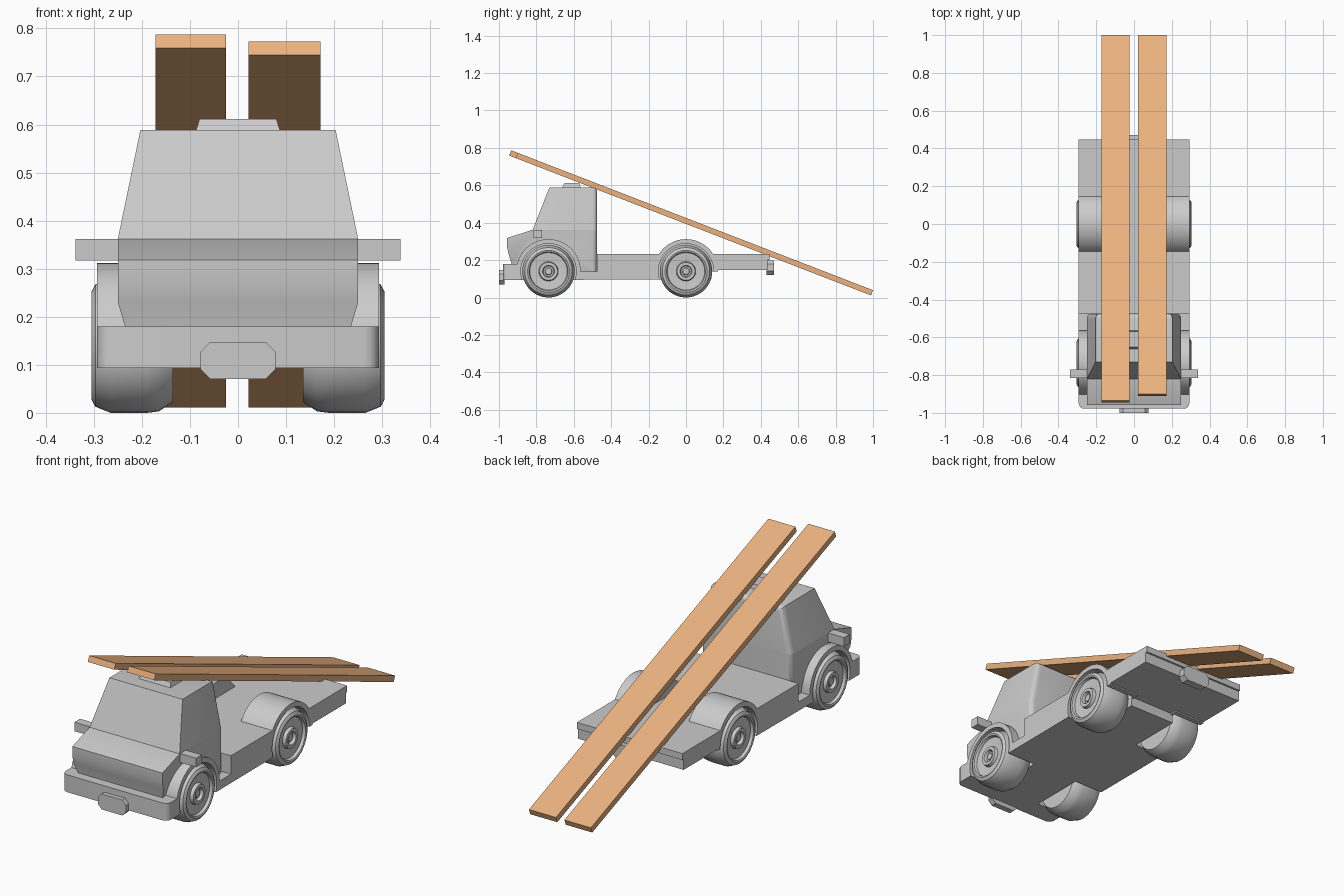
import bpy, bmesh, math
from mathutils import Matrix, Vector

if "Cube" in bpy.data.objects:
    bpy.data.objects.remove(bpy.data.objects["Cube"])

FRONT, REAR, AXLE_Z = -0.735, 0.0, 0.14


def finish(name, bm, angle=None):
    bmesh.ops.recalc_face_normals(bm, faces=bm.faces)
    me = bpy.data.meshes.new(name)
    bm.to_mesh(me)
    bm.free()
    ob = bpy.data.objects.new(name, me)
    bpy.context.collection.objects.link(ob)
    if angle:
        smooth(ob, angle)
    return ob


def smooth(ob, angle=30):
    bpy.ops.object.select_all(action='DESELECT')
    ob.select_set(True)
    bpy.context.view_layer.objects.active = ob
    bpy.ops.object.shade_smooth_by_angle(angle=math.radians(angle))


def loft(a, b):
    """Closed solid between two matching point loops."""
    bm = bmesh.new()
    va, vb = [bm.verts.new(p) for p in a], [bm.verts.new(p) for p in b]
    bm.faces.new(va)
    bm.faces.new(vb[::-1])
    n = len(a)
    for i in range(n):
        j = (i + 1) % n
        bm.faces.new((va[i], vb[i], vb[j], va[j]))
    return bm


def side_prism(profile, x0, x1):
    return loft([(x0, y, z) for y, z in profile], [(x1, y, z) for y, z in profile])


def frustum(low, high):
    """low, high = (half width, y0, y1, z)."""
    ring = lambda w, y0, y1, z: [(-w, y0, z), (w, y0, z), (w, y1, z), (-w, y1, z)]
    return loft(ring(*low), ring(*high))


def bevel(bm, test, width, segments=4):
    edges = [e for e in bm.edges if test(*[v.co for v in e.verts])]
    bmesh.ops.bevel(bm, geom=edges, offset=width, segments=segments,
                    profile=0.5, affect='EDGES')


# wheel-well cutters
def cut_wells(ob):
    cutters = []
    for y in (FRONT, REAR):
        for s in (-1, 1):
            circ = [(y + 0.148 * math.cos(t * math.tau / 40),
                     AXLE_Z + 0.148 * math.sin(t * math.tau / 40)) for t in range(40)]
            c = finish("well_cutter", side_prism(circ, s * 0.13, s * 0.36))
            c.hide_render = True
            m = ob.modifiers.new("well", 'BOOLEAN')
            m.operation, m.solver, m.object = 'DIFFERENCE', 'EXACT', c
            cutters.append(c)
    bpy.context.view_layer.objects.active = ob
    for m in list(ob.modifiers):
        bpy.ops.object.modifier_apply(modifier=m.name)
    for c in cutters:
        bpy.data.objects.remove(c)
    smooth(ob)


# chassis with bumper, door step and flat bed
bm = side_prism([(-0.978, 0.093), (-0.978, 0.18), (-0.7, 0.18), (-0.7, 0.14), (-0.475, 0.14),
                 (-0.475, 0.2325), (0.447, 0.2325), (0.447, 0.2), (0.437, 0.2),
                 (0.437, 0.147), (0.135, 0.147), (0.135, 0.098)], -0.293, 0.293)
bevel(bm, lambda a, b: a.y < -0.97 and b.y < -0.97 and abs(a.x - b.x) < 0.01, 0.03)
cut_wells(finish("chassis", bm))

# lower cab and nose
nose = [(-0.957, 0.318, 0.25), (-0.82, 0.362, 0.25), (-0.475, 0.362, 0.25), (-0.475, 0.13, 0.25),
        (-0.93, 0.13, 0.225), (-0.932, 0.18, 0.235), (-0.948, 0.23, 0.25), (-0.957, 0.272, 0.25)]
bm = loft([(-w, y, z) for y, z, w in nose], [(w, y, z) for y, z, w in nose])
bmesh.ops.triangulate(bm, faces=[f for f in bm.faces if len(f.verts) > 4])
bevel(bm, lambda a, b: a.y > -0.48 and b.y > -0.48 and abs(a.x - b.x) < 0.01, 0.025)
cut_wells(finish("cab_lower", bm))

# upper cab
bm = frustum((0.25, -0.82, -0.475, 0.362), (0.203, -0.73, -0.475, 0.589))
bevel(bm, lambda a, b: a.y > -0.48 and b.y > -0.48 and max(a.z, b.z) > 0.5, 0.025)
finish("cab_upper", bm, 30)

# roof hatch
finish("roof_hatch", frustum((0.09, -0.665, -0.562, 0.58), (0.08, -0.65, -0.57, 0.611)))

# wheel arches
arc = [(0.172 * math.cos(math.pi * t / 24), 0.172 * math.sin(math.pi * t / 24)) for t in range(25)]
for label, yc in (("front", FRONT), ("rear", REAR)):
    for side, s in (("left", -1), ("right", 1)):
        bm = side_prism([(yc + a, AXLE_Z + b) for a, b in arc], s * 0.118, s * 0.293)
        cut_wells(finish(f"{label}_{side}_arch", bm))

# wheels: lathed section of (x, radius)
section = [(0.135, 0), (0.135, 0.118), (0.165, 0.137), (0.19, 0.14), (0.265, 0.14), (0.297, 0.127),
           (0.305, 0.112), (0.302, 0.104), (0.288, 0.1), (0.284, 0.052), (0.3, 0.048),
           (0.3, 0.032), (0.284, 0.028), (0.284, 0.02), (0.293, 0.017), (0.293, 0)]
for label, yc in (("front", FRONT), ("rear", REAR)):
    for side, s in (("left", -1), ("right", 1)):
        bm = bmesh.new()
        vs = [bm.verts.new((s * x, 0, r)) for x, r in section]
        es = [bm.edges.new(p) for p in zip(vs, vs[1:])]
        bmesh.ops.spin(bm, geom=vs + es, cent=(0, 0, 0), axis=(1, 0, 0),
                       angle=math.tau, steps=40, use_duplicate=False)
        bmesh.ops.remove_doubles(bm, verts=bm.verts, dist=0.0001)
        bmesh.ops.translate(bm, verts=bm.verts, vec=(0, yc, AXLE_Z))
        finish(f"{label}_{side}_wheel", bm, 30)

# side mirrors
for side, s in (("left", -1), ("right", 1)):
    finish(f"{side}_mirror", side_prism([(-0.815, 0.317), (-0.77, 0.317), (-0.77, 0.362),
                                         (-0.815, 0.362)], s * 0.24, s * 0.338))

# front and rear plates with clipped corners
for label, y0, y1, zc in (("front", -1.0, -0.97, 0.109), ("rear", 0.43, 0.47, 0.16)):
    w, h, c = 0.078, 0.039, 0.021
    octo = [(-w, h - c), (-w + c, h), (w - c, h), (w, h - c),
            (w, c - h), (w - c, -h), (c - w, -h), (-w, c - h)]
    finish(f"{label}_plate", loft([(x, y0, zc + z) for x, z in octo],
                                  [(x, y1, zc + z) for x, z in octo]))

# wooden planks leaning over the cab
wood = bpy.data.materials.new("wood")
wood.diffuse_color = (0.84, 0.45, 0.22, 1)
wood.use_nodes = True
wood.node_tree.nodes["Principled BSDF"].inputs["Base Color"].default_value = wood.diffuse_color
low = Vector((1.0, 0.039))
run = Vector((-1.935, 0.748)).normalized()
down = Vector((-run.y, run.x)) * 0.03
for side, x0, x1, length in (("left", -0.172, -0.025, 2.074), ("right", 0.022, 0.172, 2.036)):
    top = low + run * length
    plank = finish(f"{side}_plank", side_prism([low, top, top + down, low + down], x0, x1))
    plank.data.materials.append(wood)
